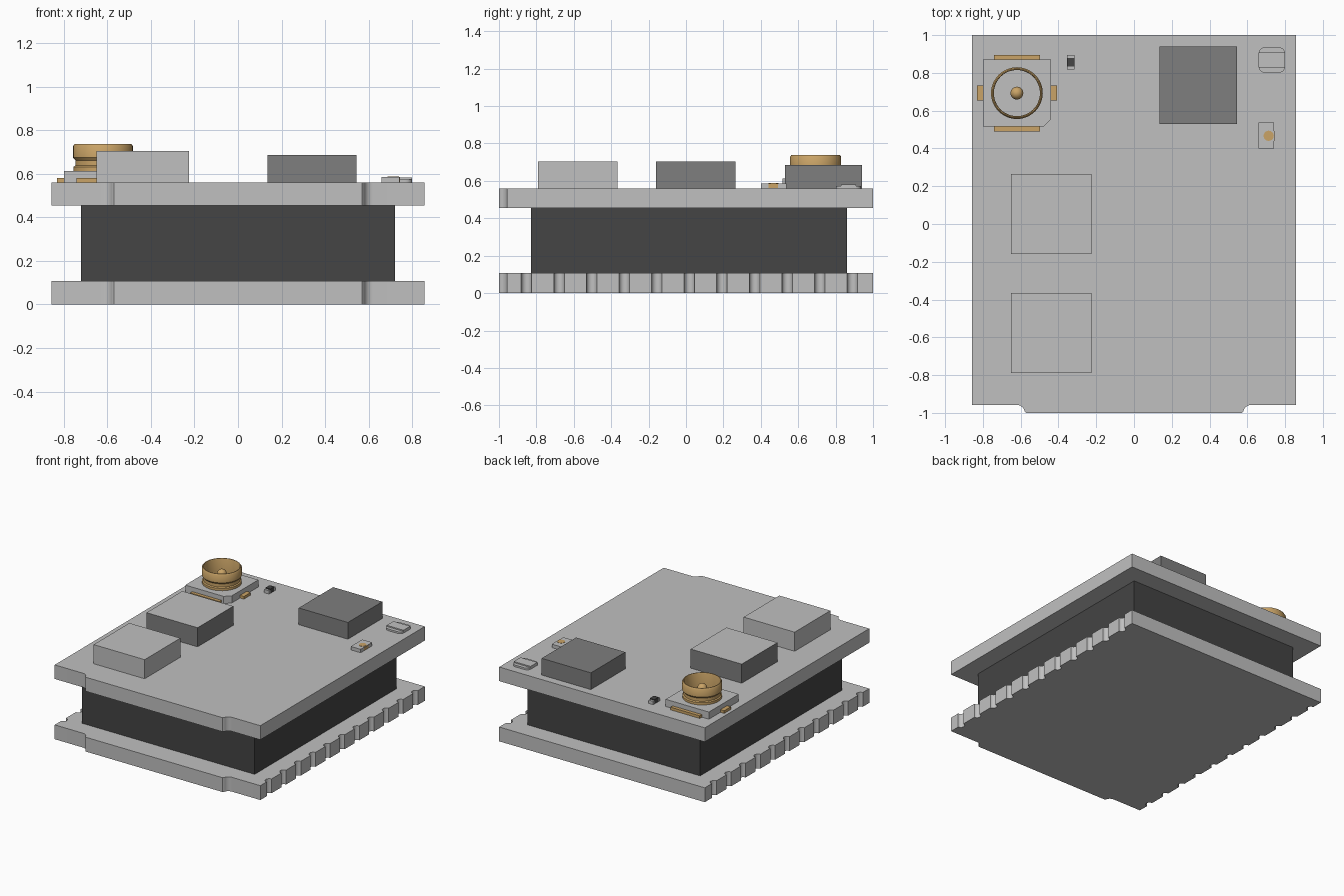
import bpy
import bmesh
import math

cube = bpy.data.objects.get("Cube")
if cube:
    bpy.data.objects.remove(cube, do_unlink=True)


def material(name, rgb):
    m = bpy.data.materials.new(name)
    m.use_nodes = True
    m.diffuse_color = (*rgb, 1)
    m.node_tree.nodes["Principled BSDF"].inputs["Base Color"].default_value = (*rgb, 1)
    return m


LIGHT = material("light grey", (0.53, 0.53, 0.53))
MID = material("mid grey", (0.21, 0.21, 0.21))
DARK = material("dark grey", (0.058, 0.058, 0.058))
GOLD = material("gold", (0.59, 0.37, 0.135))


def finish(name, bm, mats, smooth=False):
    bmesh.ops.recalc_face_normals(bm, faces=bm.faces)
    me = bpy.data.meshes.new(name)
    bm.to_mesh(me)
    bm.free()
    ob = bpy.data.objects.new(name, me)
    bpy.context.collection.objects.link(ob)
    for m in mats:
        me.materials.append(m)
    if smooth:
        bpy.ops.object.select_all(action='DESELECT')
        ob.select_set(True)
        bpy.context.view_layer.objects.active = ob
        bpy.ops.object.shade_smooth_by_angle(angle=math.radians(35))
    return ob


def prism(name, outline, z0, z1, mat, smooth=False):
    """Extrude a flat outline from z0 up to z1."""
    bm = bmesh.new()
    face = bm.faces.new([bm.verts.new((x, y, z0)) for x, y in outline])
    top = bmesh.ops.extrude_face_region(bm, geom=[face])["geom"]
    bmesh.ops.translate(bm, vec=(0, 0, z1 - z0),
                        verts=[v for v in top if isinstance(v, bmesh.types.BMVert)])
    return finish(name, bm, [mat], smooth)


def box(name, x0, x1, y0, y1, z0, z1, mat):
    return prism(name, [(x0, y0), (x1, y0), (x1, y1), (x0, y1)], z0, z1, mat)


def lathe(name, profile, cx, cy, mat, closed, steps=48):
    """Spin an (r, z) profile round a vertical axis."""
    bm = bmesh.new()
    vs = [bm.verts.new((cx + r, cy, z)) for r, z in profile]
    edges = [bm.edges.new(p) for p in zip(vs, vs[1:])]
    if closed:
        edges.append(bm.edges.new((vs[-1], vs[0])))
    bmesh.ops.spin(bm, geom=vs + edges, cent=(cx, cy, 0), axis=(0, 0, 1),
                   angle=math.tau, steps=steps, use_duplicate=False)
    bmesh.ops.remove_doubles(bm, verts=bm.verts, dist=1e-5)
    return finish(name, bm, [mat], True)


def arc(cx, cy, r, a0, a1, n=8):
    angles = [math.radians(a0 + (a1 - a0) * i / n) for i in range(n + 1)]
    return [(cx + r * math.cos(a), cy + r * math.sin(a)) for a in angles]


# Board outline: front tongue with concave shoulders, optional side half-holes
def board_outline(holes):
    w = 0.857
    half = [(0.57, -1.0)] + arc(0.62, -1.0, 0.042, 168, 90, 6) + [(w, -0.958)]
    if holes:
        for i in range(11):
            half += arc(w, -0.853 + 0.1742 * i, 0.028, 270, 90)
    half.append((w, 1.0))
    return half + [(-x, y) for x, y in reversed(half)]


Z = 0.56  # top surface of the upper board
prism("lower_board", board_outline(True), 0, 0.108, LIGHT, True)
box("core_block", -0.72, 0.72, -0.83, 0.86, 0.108, 0.454, DARK)
prism("upper_board", board_outline(False), 0.454, Z, LIGHT, True)

# Large chips
box("front_chip", -0.65, -0.225, -0.79, -0.365, Z, 0.704, LIGHT)
middle = box("middle_chip", -0.65, -0.225, -0.16, 0.265, Z, 0.704, MID)
middle.data.materials.append(LIGHT)
for p in middle.data.polygons:
    p.material_index = 1 if p.normal.z > 0.5 else 0
box("back_chip", 0.135, 0.545, 0.53, 0.94, Z, 0.686, MID)

# Coaxial socket: base with one cut corner, four tabs, ribbed sleeve and pin
CX, CY = -0.62, 0.693
prism("socket_base", [(-0.8, 0.515), (-0.48, 0.515), (-0.44, 0.555),
                      (-0.44, 0.87), (-0.8, 0.87)], Z, 0.614, LIGHT)
for s, side in ((-1, "front"), (1, "back")):
    y0, y1 = sorted((CY + s * 0.17, CY + s * 0.203))
    box("socket_tab_" + side, CX - 0.122, CX + 0.122, y0, y1, Z, 0.58, GOLD)
for s, side in ((-1, "right"), (1, "left")):
    x0, x1 = sorted((CX + s * 0.17, CX + s * 0.212))
    box("socket_tab_" + side, x0, x1, CY - 0.04, CY + 0.04, Z, 0.58, GOLD)
lathe("socket_sleeve", [(0.122, 0.61), (0.135, 0.61), (0.135, 0.632), (0.127, 0.638),
                        (0.127, 0.662), (0.137, 0.674), (0.137, 0.728), (0.13, 0.738),
                        (0.125, 0.738), (0.122, 0.73)], CX, CY, GOLD, True)
lathe("socket_pin", [(0.034, 0.61), (0.034, 0.68)]
      + [(r, z) for r, z in arc(0, 0.68, 0.034, 15, 90, 5)], CX, CY, GOLD, False, 24)

# Tiny part beside the socket
box("tiny_part_body", -0.354, -0.314, 0.834, 0.88, Z, 0.592, DARK)
for s, side in ((-1, "front"), (1, "back")):
    y0, y1 = sorted((0.857 + s * 0.023, 0.857 + s * 0.039))
    box("tiny_part_end_" + side, -0.354, -0.314, y0, y1, Z, 0.585, LIGHT)

# Small rounded switch in the back left corner
rounded = []
for sx, sy, a in ((1, 1, 0), (-1, 1, 90), (-1, -1, 180), (1, -1, 270)):
    rounded += arc(0.73 + sx * 0.038, 0.868 + sy * 0.035, 0.032, a, a + 90, 5)
prism("switch_base", rounded, Z, 0.573, LIGHT, True)
box("switch_top", 0.66, 0.8, 0.828, 0.908, Z, 0.582, LIGHT)

# Small lamp with a gold centre
box("lamp_body", 0.66, 0.742, 0.4, 0.537, Z, 0.586, LIGHT)
box("lamp_band", 0.7, 0.744, 0.44, 0.492, 0.562, 0.585, GOLD)
prism("lamp_dot", arc(0.713, 0.467, 0.027, 0, 345, 23), 0.585, 0.588, GOLD)
